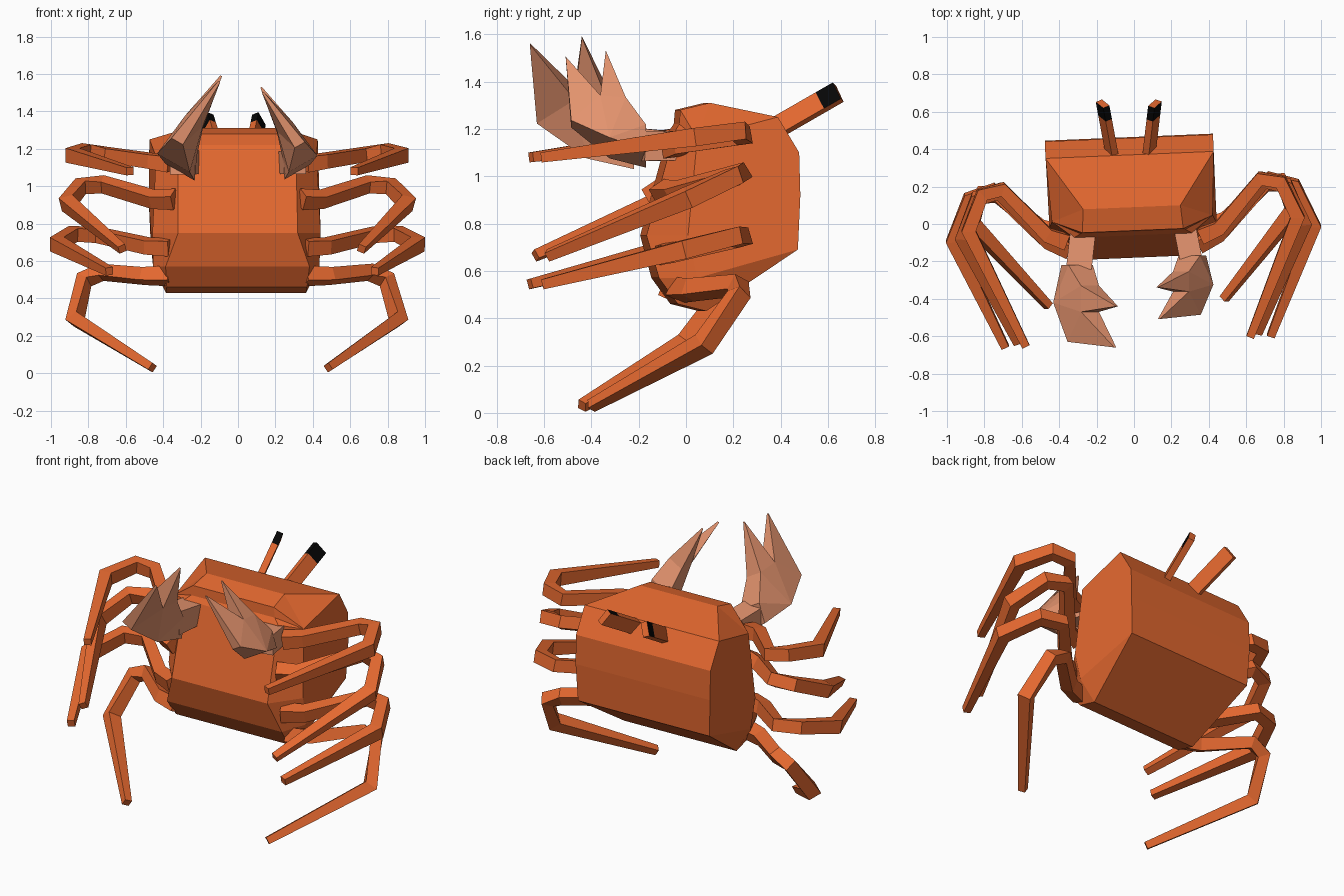
import bpy, bmesh, math
from mathutils import Vector, Matrix

if "Cube" in bpy.data.objects:
    bpy.data.objects.remove(bpy.data.objects["Cube"])

YAW = Matrix.Rotation(math.radians(2.4), 4, 'Z')


def material(name, rgb):
    m = bpy.data.materials.new(name)
    m.diffuse_color = (*rgb, 1)
    m.use_nodes = True
    m.node_tree.nodes["Principled BSDF"].inputs["Base Color"].default_value = m.diffuse_color
    return m


ORANGE = material("shell_orange", (0.78, 0.14, 0.029))
SALMON = material("claw_salmon", (0.78, 0.295, 0.157))
BLACK = material("eye_black", (0.002, 0.002, 0.002))


def build(name, verts, faces, mats, yaw=True):
    """Closed flat-shaded mesh with outward normals."""
    bm = bmesh.new()
    vs = [bm.verts.new(YAW @ Vector(v) if yaw else Vector(v)) for v in verts]
    for f in faces:
        bm.faces.new([vs[i] for i in f])
    bmesh.ops.recalc_face_normals(bm, faces=bm.faces)
    me = bpy.data.meshes.new(name)
    bm.to_mesh(me)
    bm.free()
    for m in mats:
        me.materials.append(m)
    ob = bpy.data.objects.new(name, me)
    bpy.context.collection.objects.link(ob)
    return ob


def tube(name, pts, halves, normal, mats, yaw=True):
    """Square-section tube; halves = (half size along normal, half size across)."""
    pts = [Vector(p) for p in pts]
    verts, faces, n = [], [], len(pts)
    for i, p in enumerate(pts):
        a = (p - pts[i - 1]).normalized() if i else Vector()
        b = (pts[i + 1] - p).normalized() if i < n - 1 else Vector()
        t = (a + b).normalized()
        v = t.cross(normal).normalized()
        u = v.cross(t)
        hu, hv = halves[i]
        verts += [p + u * hu * s + v * hv * r
                  for s, r in ((1, 1), (1, -1), (-1, -1), (-1, 1))]
    for i in range(n - 1):
        for k in range(4):
            j = (k + 1) % 4
            faces.append((4 * i + k, 4 * i + j, 4 * i + 4 + j, 4 * i + 4 + k))
    faces += [(3, 2, 1, 0), tuple(range(4 * n - 4, 4 * n))]
    return build(name, verts, faces, mats, yaw)


# Body: central strip (half width, y, z) wrapped round the shell
strip = [(.45, .46, 1.10), (.45, .37, 1.25), (.26, .09, 1.31), (.27, -.035, 1.28),
         (.28, -.04, 1.22), (.315, -.06, 1.19), (.32, -.18, .75), (.385, -.13, .57),
         (.375, -.05, .46), (.375, .07, .43), (.44, .455, .69), (.45, .465, .92)]
# Side corners: upper, middle, lower
corners = [(.43, .03, 1.16), (.45, -.01, .75), (.445, .03, .57)]
N = len(strip)
half = strip + corners
M = len(half)
verts = [(s * x - .008, y, z) for s in (1, -1) for x, y, z in half]
faces = [(i, (i + 1) % N, M + (i + 1) % N, M + i) for i in range(N)]
U, C, L = N, N + 1, N + 2
side = [(1, 2, U), (2, 3, U), (3, 4, U), (4, 5, U), (5, 6, C, U), (6, 7, L, C),
        (7, 8, L), (8, 9, L), (9, 10, L), (0, 1, U, C, L, 10, 11)]
for o in (0, M):
    faces += [tuple(i + o for i in f) for f in side]
build("body", verts, faces, [ORANGE])

# Legs: root, hip, knee, knee end, bend, tip
legs = {
    "upper_leg": [(.36, -.08, 1.12), (.46, -.04, 1.135), (.69, .215, 1.17),
                  (.80, .19, 1.19), (.88, 0, 1.165), (.60, -.63, 1.08)],
    "second_leg": [(.34, -.12, .93), (.45, -.07, .93), (.71, .205, 1.01),
                   (.83, .17, 1.00), (.91, -.03, .91), (.64, -.61, .665)],
    "third_leg": [(.36, -.10, .675), (.48, -.05, .68), (.74, .21, .74),
                  (.87, .17, .745), (.965, -.05, .69), (.71, -.63, .545)],
    "lower_leg": [(.36, -.05, .52), (.50, 0, .52), (.72, .19, .54),
                  (.81, .19, .50), (.865, .04, .29), (.47, -.42, .03)],
}
leg_half = [(.042, .042), (.038, .037), (.036, .035), (.037, .036), (.039, .038), (.021, .021)]
for name, path in legs.items():
    for label, s in (("right", 1), ("left", -1)):
        pts = [Vector((s * x - .005, y, z)) for x, y, z in path]
        normal = (pts[2] - pts[1]).cross(pts[5] - pts[4]).normalized()
        tube(f"{label}_{name}", pts, leg_half, normal, [ORANGE])

# Eye stalks: flat bars rolled outward, black on the upper and outer faces of the tip
ROLL = math.radians(30)
for label, s, x0, x1 in (("right", 1, .075, .112), ("left", -1, -.11, -.168)):
    a, b = Vector((x0, .33, 1.175)), Vector((x1, .643, 1.355))
    axis = (b - a).normalized()
    thin = Vector((s * math.cos(ROLL), 0, math.sin(ROLL)))
    thin = (thin - axis * thin.dot(axis)).normalized()
    ob = tube(f"{label}_eye_stalk", [a, a.lerp(b, .77), b],
              [(.019, .043)] * 3, thin, [ORANGE, BLACK], yaw=False)
    for p in ob.data.polygons:
        at_tip = (p.center - a).dot(axis) > .8 * (b - a).length
        if at_tip and abs(p.normal.dot(axis)) < .5 and p.normal.z > 0:
            p.material_index = 1

# Claw outline: x, y, z, half thickness (wrist, palm, two fingers)
claw = [(.31, -.22, 1.075, .09), (.345, -.42, 1.125, .10), (.325, -.63, 1.24, .035),
        (.10, -.66, 1.56, .006), (.235, -.47, 1.35, .055), (.09, -.44, 1.59, .005),
        (.235, -.33, 1.34, .055), (.285, -.22, 1.20, .075)]
lean = Vector((.87, 0, .5))
K = len(claw)
for label, s, base, size in (("left", -1, Vector((.37, 0, 1.08)), (1, 1, 1)),
                             ("right", 1, Vector((.37, 0, 1.08)), (.88, .77, .88))):
    verts = []
    for d in (1, -1):
        for x, y, z, t in claw:
            p = Vector((x, y, z)) + lean * t * d - base
            p = base + Vector([c * k for c, k in zip(p, size)])
            verts.append((s * p.x, p.y, p.z))
    faces = [(i, (i + 1) % K, K + (i + 1) % K, K + i) for i in range(K)]
    for o in (0, K):  # palm and finger sides
        faces += [tuple(i + o for i in f)
                  for f in ((0, 1, 7), (1, 6, 7), (1, 4, 6), (1, 2, 4), (2, 3, 4), (4, 5, 6))]
    build(f"{label}_claw", verts, faces, [SALMON], yaw=False)
    # Arm joining the claw to the body
    wrist = Vector((s * (.37 - .075 * size[0]), -.24 * size[1], 1.08 + .055 * size[2]))
    h = .068 * size[0]
    tube(f"{label}_claw_arm", [(s * .268, .0, 1.125), wrist],
         [(.058, h), (.072 * size[2], h)], Vector((0, 0, 1)), [SALMON], yaw=False)
